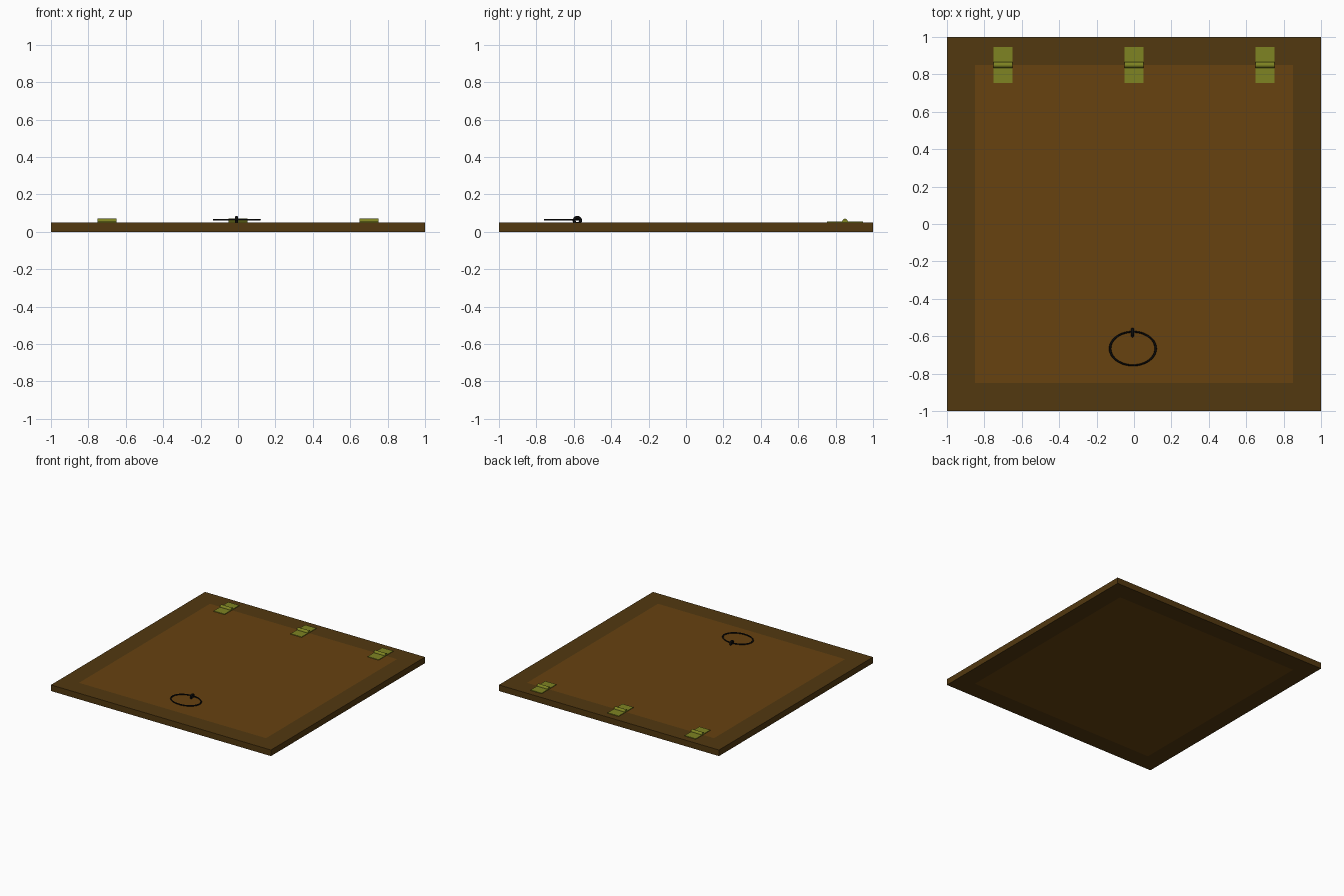
import bpy, bmesh
from math import pi

if "Cube" in bpy.data.objects:
    bpy.data.objects.remove(bpy.data.objects["Cube"])


def material(name, rgb):
    m = bpy.data.materials.new(name)
    m.diffuse_color = (*rgb, 1)
    m.use_nodes = True
    m.node_tree.nodes["Principled BSDF"].inputs["Base Color"].default_value = m.diffuse_color
    return m


DARK_WOOD = material("dark_wood", (0.085, 0.04, 0.005))
WOOD = material("wood", (0.135, 0.054, 0.005))
BRASS = material("brass", (0.21, 0.23, 0.016))
IRON = material("iron", (0.004, 0.004, 0.004))


def finish(name, mat):
    ob = bpy.context.object
    ob.name = name
    ob.data.materials.append(mat)
    return ob


def box(name, mat, x, y, z):
    # x, y and z are (low, high) pairs
    bpy.ops.mesh.primitive_cube_add(size=1, location=[(a + b) / 2 for a, b in (x, y, z)])
    ob = finish(name, mat)
    ob.scale = [b - a for a, b in (x, y, z)]
    return ob


def torus(name, mat, loc, rot, scale, major, minor, seg):
    bpy.ops.mesh.primitive_torus_add(location=loc, rotation=rot, major_radius=major,
                                     minor_radius=minor, major_segments=seg, minor_segments=12)
    ob = finish(name, mat)
    ob.scale = scale
    bpy.ops.object.shade_smooth_by_angle()
    return ob


T, IN = 0.05, 0.85

# one-piece outer frame with a square opening
bm = bmesh.new()
rings = []
for h, z in ((1, 0), (1, T), (IN, T), (IN, 0)):
    rings.append([bm.verts.new((sx * h, sy * h, z))
                  for sx, sy in ((-1, -1), (1, -1), (1, 1), (-1, 1))])
for k in range(4):
    a, b = rings[k], rings[(k + 1) % 4]
    for i in range(4):
        j = (i + 1) % 4
        bm.faces.new((a[i], a[j], b[j], b[i]))
bmesh.ops.recalc_face_normals(bm, faces=bm.faces)
mesh = bpy.data.meshes.new("frame")
bm.to_mesh(mesh)
bm.free()
mesh.materials.append(DARK_WOOD)
bpy.context.collection.objects.link(bpy.data.objects.new("frame", mesh))

# flush door panel
box("door_panel", WOOD, (-IN, IN), (-IN, IN), (0, T))

# three hinges: two leaves and a barrel each
for n, x in enumerate((-0.7, 0, 0.7), 1):
    span = (x - 0.05, x + 0.05)
    box(f"hinge_{n}_door_leaf", BRASS, span, (0.755, 0.843), (T - 0.002, T + 0.005))
    box(f"hinge_{n}_frame_leaf", BRASS, span, (0.857, 0.945), (T - 0.002, T + 0.005))
    bpy.ops.mesh.primitive_cylinder_add(vertices=24, radius=0.015, depth=0.1,
                                        location=(x, 0.85, 0.055), rotation=(0, pi / 2, 0))
    finish(f"hinge_{n}_barrel", BRASS)
    bpy.ops.object.shade_smooth_by_angle()

# oval pull ring and the eye that holds it
torus("pull_ring", IRON, (-0.006, -0.666, 0.064), (0, 0, 0), (1, 0.735, 0.8), 0.122, 0.006, 48)
torus("ring_eye", IRON, (-0.008, -0.581, 0.06), (0, pi / 2, 0), (1, 1, 1), 0.017, 0.008, 24)
